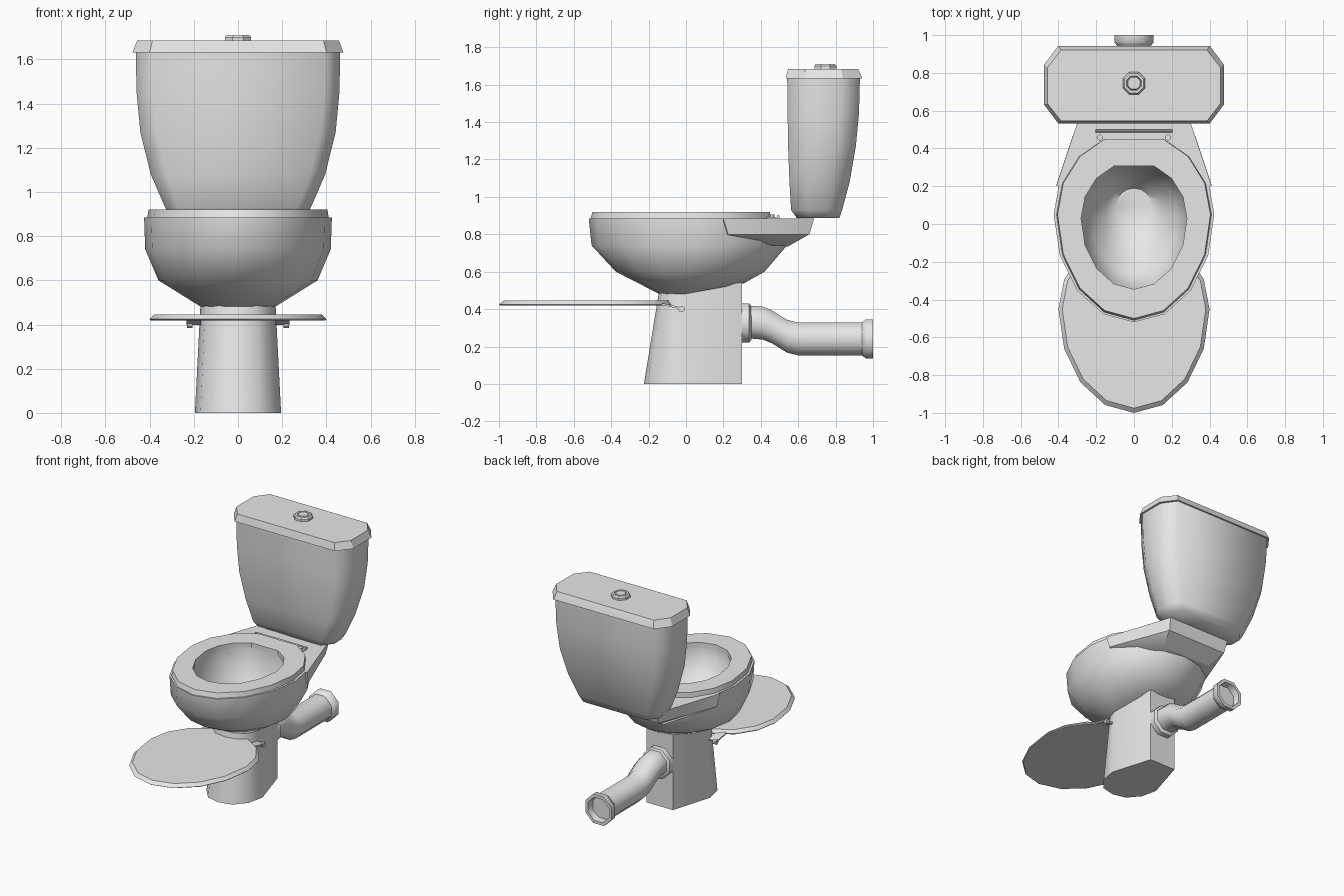
import bpy
import bmesh
from math import cos, sin, pi, radians
from mathutils import Matrix, Vector

cube = bpy.data.objects.get("Cube")
if cube:
    bpy.data.objects.remove(cube, do_unlink=True)

ceramic = bpy.data.materials.new("light_grey_ceramic")
ceramic.use_nodes = True
GREY = (0.8, 0.8, 0.8, 1)
ceramic.diffuse_color = GREY
ceramic.node_tree.nodes["Principled BSDF"].inputs["Base Color"].default_value = GREY


def select(ob):
    bpy.ops.object.select_all(action="DESELECT")
    ob.select_set(True)
    bpy.context.view_layer.objects.active = ob


def finish(name, bm, angle=35):
    bmesh.ops.recalc_face_normals(bm, faces=bm.faces)
    mesh = bpy.data.meshes.new(name)
    bm.to_mesh(mesh)
    bm.free()
    mesh.materials.append(ceramic)
    ob = bpy.data.objects.new(name, mesh)
    bpy.context.collection.objects.link(ob)
    select(ob)
    bpy.ops.object.shade_smooth_by_angle(angle=radians(angle))
    return ob


def loft(name, rings, angle=35, closed=False):
    """Skin a list of equal point rings, capped or closed into a loop."""
    bm = bmesh.new()
    loops = [[bm.verts.new(p) for p in ring] for ring in rings]
    pairs = list(zip(loops, loops[1:]))
    if closed:
        pairs.append((loops[-1], loops[0]))
    else:
        bm.faces.new(loops[0])
        bm.faces.new(loops[-1])
    for a, b in pairs:
        for i in range(len(a)):
            j = (i + 1) % len(a)
            bm.faces.new((a[i], a[j], b[j], b[i]))
    return finish(name, bm, angle)


def egg(hw, front, back, mid, z, flat=9, tilt=0, n=16):
    """Egg outline, optionally cut straight at the back and tilted up there."""
    ring = []
    for i in range(n):
        a = 2 * pi * i / n
        y = mid + sin(a) * ((back - mid) if sin(a) > 0 else (mid - front))
        y = min(y, flat)
        ring.append((hw * cos(a), y, z + tilt * max(y, 0)))
    return ring


def chamfered(hw, y0, y1, z, cx=0.07, cy=0.1):
    """Rectangle with cut corners."""
    right = [(hw - cx, y0, z), (hw, y0 + cy, z), (hw, y1 - cy, z), (hw - cx, y1, z)]
    return right + [(-x, y, h) for x, y, h in reversed(right)]


def disc(r, y, z, axis="Y", x=0.0, n=8):
    """Ring of points around the given axis."""
    pts = []
    for i in range(n):
        a = 2 * pi * (i + 0.5) / n
        u, v = r * cos(a), r * sin(a)
        pts.append({"X": (x, y + u, z + v), "Y": (x + u, y, z + v),
                    "Z": (x + u, y + v, z)}[axis])
    return pts


def box(name, center, size, tilt=0):
    bm = bmesh.new()
    mat = (Matrix.Translation(center) @ Matrix.Rotation(tilt, 4, "X")
           @ Matrix.Diagonal(Vector(size)).to_4x4())
    bmesh.ops.create_cube(bm, size=1, matrix=mat)
    return finish(name, bm)


def carve(ob, cutter):
    mod = ob.modifiers.new("carve", "BOOLEAN")
    mod.operation = "DIFFERENCE"
    mod.solver = "EXACT"
    mod.object = cutter
    select(ob)
    bpy.ops.object.modifier_apply(modifier=mod.name)


# Pedestal: round front, sides narrowing to a flat back
def foot(hw, front, z, tilt=0):
    half = [(0.5 * hw, front * 0.9), (0.87 * hw, front * 0.52), (hw, 0), (0.105, 0.3)]
    pts = [(0, front)] + half + [(-x, y) for x, y in reversed(half)]
    return [(x, y, z + tilt * max(y, 0)) for x, y in pts]


loft("pedestal", [foot(0.195, -0.225, 0), foot(0.17, -0.145, 0.49, 0.18)], 45)

# Bowl body
bowl = loft("bowl", [
    egg(0.172, -0.145, 0.31, 0.0, 0.482, tilt=0.18),
    egg(0.36, -0.375, 0.42, 0.02, 0.6),
    egg(0.42, -0.505, 0.54, 0.05, 0.74),
    egg(0.425, -0.52, 0.54, 0.05, 0.885),
], 50)

# Shelf behind the bowl that carries the tank
bm = bmesh.new()
for x, y, z in [(0.412, 0.2, 0.885), (0.25, 0.685, 0.885), (0.405, 0.225, 0.8),
                (0.24, 0.66, 0.8), (0.2, 0.545, 0.735), (0.3, 0.2, 0.76)]:
    for side in (1, -1):
        bm.verts.new((side * x, y, z))
bmesh.ops.convex_hull(bm, input=bm.verts)
shelf = finish("tank_shelf", bm, 30)

# Hollow of the bowl
cavity = loft("bowl_cavity_cutter", [
    egg(0.285, -0.35, 0.34, 0.03, 0.92, flat=0.312),
    egg(0.28, -0.345, 0.335, 0.03, 0.82, flat=0.308),
    egg(0.235, -0.27, 0.285, 0.05, 0.7),
    egg(0.15, -0.09, 0.225, 0.08, 0.59),
    egg(0.095, 0.0, 0.19, 0.095, 0.54),
], 50)
cavity.hide_render = True
for part in (bowl, shelf):
    carve(part, cavity)
    select(part)
    bpy.ops.object.shade_smooth_by_angle(angle=radians(45))
bpy.data.objects.remove(cavity, do_unlink=True)

# Seat ring
loft("seat", [
    egg(0.41, -0.51, 0.485, 0.05, 0.885, flat=0.45),
    egg(0.405, -0.5, 0.485, 0.05, 0.92, flat=0.45),
    egg(0.28, -0.345, 0.33, 0.03, 0.92, flat=0.306),
    egg(0.28, -0.345, 0.33, 0.03, 0.885, flat=0.306),
], 30, closed=True)

# Seat hinge plate, rod and bolts
box("seat_hinge_plate", (0, 0.465, 0.888), (0.41, 0.07, 0.008))
loft("seat_hinge_rod", [disc(0.008, 0.493, 0.895, "X", x) for x in (-0.205, 0.205)])
for side, label in ((1, "left"), (-1, "right")):
    loft("seat_bolt_" + label, [disc(0.016, 0.458, z, "Z", side * 0.18)
                                for z in (0.885, 0.905)])

# Loose cover lying in front of the pedestal
loft("seat_cover", [
    egg(0.395, -0.99, -0.04, -0.45, 0.418, flat=-0.08),
    egg(0.4, -1.0, -0.04, -0.45, 0.424, flat=-0.08),
    egg(0.38, -0.975, -0.06, -0.45, 0.445, flat=-0.095),
], 30)
for side, label in ((1, "left"), (-1, "right")):
    box("cover_hinge_arm_" + label, (side * 0.2, -0.075, 0.415), (0.065, 0.11, 0.01),
        radians(-12))
    loft("cover_hinge_pin_" + label, [disc(0.018, -0.025, 0.4, "X", side * x)
                                      for x in (0.205, 0.23)])

# Tank: cut-corner sections swelling upwards
loft("tank", [
    chamfered(0.305, 0.592, 0.82, 0.887, 0.06, 0.07),
    chamfered(0.33, 0.562, 0.835, 0.93, 0.06, 0.08),
    chamfered(0.395, 0.553, 0.875, 1.08),
    chamfered(0.442, 0.546, 0.908, 1.27),
    chamfered(0.459, 0.543, 0.925, 1.45),
    chamfered(0.463, 0.541, 0.93, 1.64),
], 62)
loft("tank_lid", [
    chamfered(0.477, 0.533, 0.942, 1.632, 0.075, 0.1),
    chamfered(0.472, 0.536, 0.938, 1.645, 0.075, 0.1),
    chamfered(0.457, 0.546, 0.92, 1.685, 0.07, 0.09),
], 30)

# Flush button
loft("flush_button", [disc(r, 0.745, z, "Z") for r, z in (
    (0.064, 1.685), (0.064, 1.7), (0.055, 1.711), (0.042, 1.711),
    (0.038, 1.705), (0.034, 1.711))], 30)

# Waste pipe with wall collar and open end flange
loft("waste_pipe", [disc(r, y, z) for y, z, r in (
    (0.28, 0.325, 0.09), (0.35, 0.33, 0.095), (0.41, 0.325, 0.095),
    (0.46, 0.305, 0.095), (0.54, 0.255, 0.095), (0.6, 0.24, 0.095),
    (0.95, 0.24, 0.095))], 50)
loft("pipe_collar", [disc(r, y, 0.325) for y, r in (
    (0.295, 0.113), (0.338, 0.113), (0.35, 0.096))], 46)
loft("pipe_flange", [disc(r, y, 0.24) for y, r in (
    (0.94, 0.096), (0.952, 0.104), (0.962, 0.113), (1.0, 0.113),
    (1.0, 0.09), (0.952, 0.085))], 46)
